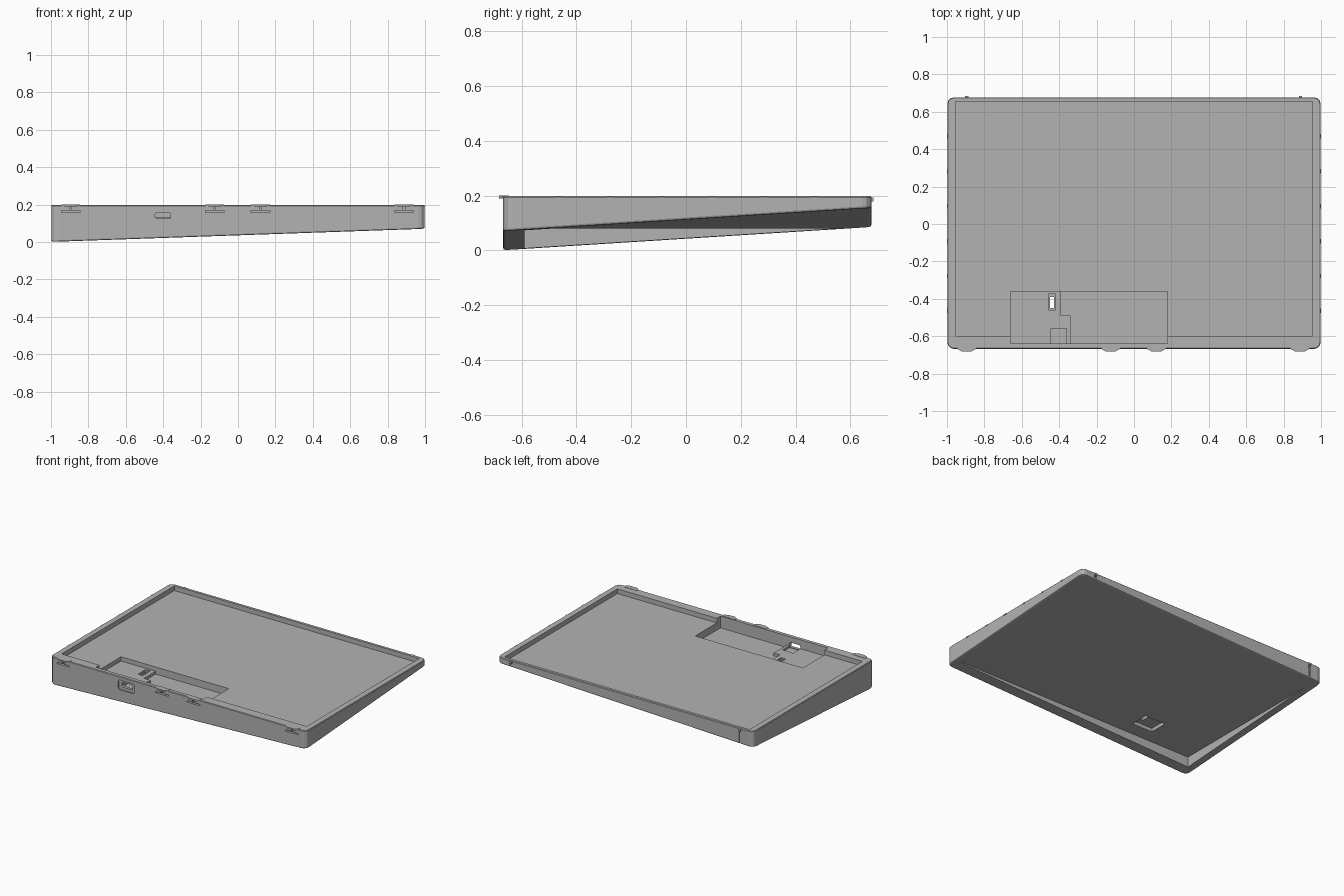
import bpy, bmesh

if "Cube" in bpy.data.objects:
    bpy.data.objects.remove(bpy.data.objects["Cube"])

grey = bpy.data.materials.new("grey_plastic")
grey.diffuse_color = (0.45, 0.45, 0.45, 1)
grey.use_nodes = True
grey.node_tree.nodes["Principled BSDF"].inputs["Base Color"].default_value = grey.diffuse_color


def finish(name, bm):
    bmesh.ops.recalc_face_normals(bm, faces=bm.faces)
    mesh = bpy.data.meshes.new(name)
    bm.to_mesh(mesh)
    bm.free()
    mesh.materials.append(grey)
    ob = bpy.data.objects.new(name, mesh)
    bpy.context.collection.objects.link(ob)
    return ob


def box_mesh(x0, x1, y0, y1, z0, z1):
    bm = bmesh.new()
    bmesh.ops.create_cube(bm, size=1)
    for v in bm.verts:
        v.co = (x1 if v.co.x > 0 else x0, y1 if v.co.y > 0 else y0, z1 if v.co.z > 0 else z0)
    return bm


def bevel(bm, edges, width, segments):
    bmesh.ops.bevel(bm, geom=edges, offset=width, segments=segments, profile=0.5, affect='EDGES')


def edges_along(bm, axis):
    return [e for e in bm.edges
            if abs(e.verts[0].co[axis] - e.verts[1].co[axis]) > 0.99 * e.calc_length()]


def prism(name, points, z0, z1):
    bm = bmesh.new()
    face = bm.faces.new([bm.verts.new((x, y, z0)) for x, y in points])
    out = bmesh.ops.extrude_face_region(bm, geom=[face])
    for v in out["geom"]:
        if isinstance(v, bmesh.types.BMVert):
            v.co.z = z1
    return finish(name, bm)


# Wedge body: flat top, underside sloping along x and y
FRONT, BACK, TOP = -0.668, 0.677, 0.198
bm = box_mesh(-0.998, 0.998, FRONT, BACK, 0, TOP)
bevel(bm, edges_along(bm, 2), 0.035, 3)
for v in bm.verts:
    if v.co.z < 0.1:
        v.co.z = 0.0775 + 0.035 * v.co.x + 0.063 * v.co.y
bm.normal_update()
bevel(bm, [e for e in bm.edges if any(f.normal.z < -0.9 for f in e.link_faces)], 0.008, 2)
bm.normal_update()
bevel(bm, [e for e in bm.edges if any(f.normal.z > 0.9 for f in e.link_faces)], 0.004, 1)
body = finish("tray_body", bm)


def cut(name, x0, x1, y0, y1, z0, z1, axis=None, radius=0.0):
    bm = box_mesh(x0, x1, y0, y1, z0, z1)
    if axis is not None:
        bevel(bm, edges_along(bm, axis), radius, 3)
    ob = finish(name + "_cutter", bm)
    ob.hide_render = True
    ob.hide_viewport = False
    ob.display_type = 'WIRE'
    mod = body.modifiers.new(name, 'BOOLEAN')
    mod.operation, mod.solver, mod.object = 'DIFFERENCE', 'EXACT', ob


# Shallow tray on top and hollow with level ceiling underneath
cut("tray", -0.955, 0.955, -0.60, 0.655, 0.165, 0.4)
cut("underside_hollow", -0.945, 0.945, -0.59, 0.655, -0.3, 0.08)

# Stepped electronics recess with connector notch
cut("recess", -0.66, 0.18, -0.64, -0.36, 0.135, 0.4)
cut("deep_recess", -0.34, 0.18, -0.64, -0.36, 0.115, 0.4)
cut("deep_recess_step", -0.39, -0.33, -0.49, -0.36, 0.115, 0.4)
cut("connector_notch", -0.445, -0.36, -0.64, -0.56, 0.12, 0.4)

# Switch slot with a frame above and a finger pocket below
cut("slot_frame", -0.457, -0.42, -0.46, -0.375, 0.125, 0.4)
cut("switch_slot", -0.45, -0.427, -0.45, -0.39, 0.05, 0.4)
cut("finger_pocket", -0.56, -0.40, -0.49, -0.36, 0.0, 0.105)

# Front connector port
cut("port_frame", -0.467, -0.34, -0.72, -0.660, 0.105, 0.173, 1, 0.014)
cut("port_hole", -0.443, -0.36, -0.72, -0.62, 0.125, 0.158, 1, 0.010)

# Front latches: slit, stem groove and protruding hook
for i, x in enumerate((-0.895, -0.125, 0.12, 0.887)):
    cut(f"latch_slit_{i}", x - 0.05, x + 0.05, -0.72, -0.645, 0.159, 0.168)
    cut(f"latch_stem_{i}", x - 0.006, x + 0.006, -0.72, -0.657, 0.165, 0.189)
    prism(f"latch_hook_{i}", [(x - 0.05, -0.647), (x - 0.05, -0.668), (x - 0.025, -0.682),
                              (x + 0.025, -0.682), (x + 0.05, -0.668), (x + 0.05, -0.647)],
          0.189, 0.2)

# Back grooves with small catches
for i, x in enumerate((-0.895, 0.89)):
    cut(f"back_groove_{i}", x - 0.008, x + 0.008, 0.67, 0.72, 0.0, 0.176)
    finish(f"back_catch_{i}", box_mesh(x - 0.009, x + 0.009, 0.665, 0.685, 0.178, 0.194))

# Small snap ridges along both sides
for side in (-1, 1):
    for i in range(6):
        y = -0.465 + 0.187 * i
        a, b = sorted((side * 0.985, side))
        finish(f"side_ridge_{side}_{i}", box_mesh(a, b, y - 0.012, y + 0.012, 0.189, 0.196))
